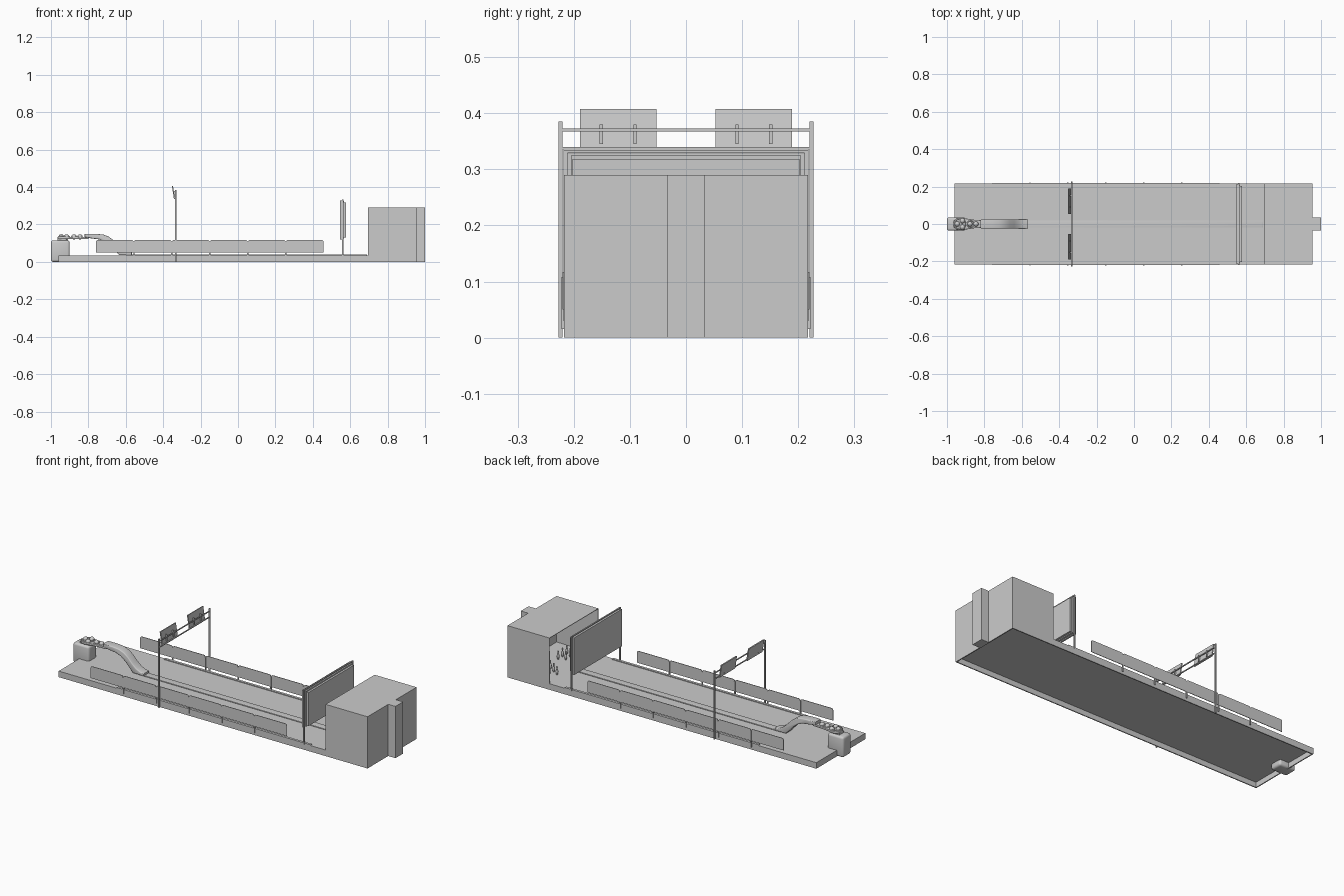
import bpy, bmesh, math
from mathutils import Vector

if "Cube" in bpy.data.objects:
    bpy.data.objects.remove(bpy.data.objects["Cube"])


def finish(name, bm, smooth=False):
    bmesh.ops.recalc_face_normals(bm, faces=bm.faces)
    me = bpy.data.meshes.new(name)
    bm.to_mesh(me)
    bm.free()
    ob = bpy.data.objects.new(name, me)
    bpy.context.collection.objects.link(ob)
    if smooth:
        bpy.context.view_layer.objects.active = ob
        ob.select_set(True)
        bpy.ops.object.shade_smooth_by_angle(angle=math.radians(35))
        ob.select_set(False)
    return ob


def box(name, x, y, z, bevel=0, open_dirs=()):
    """Box from (min, max) ranges; faces pointing along open_dirs are removed."""
    bm = bmesh.new()
    bmesh.ops.create_cube(bm, size=1)
    for v in bm.verts:
        v.co = Vector([(r[0] + r[1]) / 2 + c * (r[1] - r[0]) for c, r in zip(v.co, (x, y, z))])
    bm.normal_update()
    gone = [f for f in bm.faces if any(f.normal.dot(Vector(d)) > 0.9 for d in open_dirs)]
    bmesh.ops.delete(bm, geom=gone, context='FACES_ONLY')
    if bevel:
        bmesh.ops.bevel(bm, geom=bm.edges[:], offset=bevel, segments=3, affect='EDGES', profile=0.5)
    return finish(name, bm, bevel > 0)


def prism(name, pts, depth, axis, start, bevel=0):
    """Extrude a 2D outline: axis 'y' takes (x, z) points, axis 'z' takes (x, y)."""
    bm = bmesh.new()
    vs = [bm.verts.new((a, start, b) if axis == 'y' else (a, b, start)) for a, b in pts]
    f = bm.faces.new(vs)
    r = bmesh.ops.extrude_face_region(bm, geom=[f])
    d = Vector((0, depth, 0) if axis == 'y' else (0, 0, depth))
    bmesh.ops.translate(bm, vec=d, verts=[g for g in r['geom'] if isinstance(g, bmesh.types.BMVert)])
    if bevel:
        caps = [e for e in bm.edges if abs((e.verts[0].co - e.verts[1].co).dot(d)) < 1e-9]
        bmesh.ops.bevel(bm, geom=caps, offset=bevel, segments=3, affect='EDGES', profile=0.5)
    return finish(name, bm, bevel > 0)


def lathe(name, prof, loc, steps=12):
    bm = bmesh.new()
    vs = [bm.verts.new((r, 0, z)) for r, z in prof]
    es = [bm.edges.new(p) for p in zip(vs, vs[1:])]
    bmesh.ops.spin(bm, geom=vs + es, cent=(0, 0, 0), axis=(0, 0, 1), angle=2 * math.pi, steps=steps)
    bmesh.ops.remove_doubles(bm, verts=bm.verts, dist=1e-5)
    ob = finish(name, bm, True)
    ob.location = loc
    return ob


def shell(ob, t):
    m = ob.modifiers.new('thickness', 'SOLIDIFY')
    m.thickness = t
    m.offset = -1


DOWN = (0, 0, -1)
# Hollow platform, open underneath
base = box('platform', (-0.96, 0.955), (-0.217, 0.217), (0, 0.034), open_dirs=[DOWN])
shell(base, 0.008)

# Pin machine housing, open towards the lanes, with rear column
house = box('pin_housing', (0.695, 0.955), (-0.217, 0.217), (0, 0.29), open_dirs=[(-1, 0, 0), DOWN])
shell(house, 0.004)
box('rear_column', (0.953, 1.0), (-0.034, 0.034), (0, 0.29))

# Ten pins per lane
pin = [(0, 0), (0.0035, 0), (0.0075, 0.016), (0.006, 0.026), (0.003, 0.035), (0.0042, 0.044), (0.0025, 0.049), (0, 0.05)]
for s in (-1, 1):
    for row in range(4):
        for k in range(row + 1):
            lathe('pin', pin, (0.725 + row * 0.034, s * 0.107 + (k - row / 2) * 0.039, 0.034))

# Centre capping and side capping strips
prism('centre_capping', [(-0.6, -0.02), (0.69, -0.02), (0.69, 0.02), (-0.6, 0.02)], 0.006, 'z', 0.033, 0.002)
for s in (-1, 1):
    box('side_capping', (-0.6, 0.6), sorted((s * 0.203, s * 0.217)), (0.033, 0.038))

# Side barriers: six rounded panels per side on clamped posts
w, x0 = 0.203, -0.76
for s in (-1, 1):
    for i in range(6):
        a, b = x0 + i * w + 0.001, x0 + (i + 1) * w - 0.001
        r = 0.01
        pts = [(a, 0.05), (b, 0.05)]
        for cx, t0 in ((b - r, 0), (a + r, 90)):
            for j in range(5):
                t = math.radians(t0 + j * 22.5)
                pts.append((cx + r * math.cos(t), 0.117 - r + r * math.sin(t)))
        prism('barrier_panel', pts, 0.003, 'y', s * 0.219 - 0.0015)
    for i in range(1, 6):
        px = x0 + i * w
        box('barrier_post', (px - 0.003, px + 0.003), sorted((s * 0.2155, s * 0.222)), (0.015, 0.108))

# Score screen gantry
for s in (-1, 1):
    box('gantry_post', (-0.336, -0.329), sorted((s * 0.2205, s * 0.2275)), (0, 0.385))
    scr = box('score_screen', (-0.003, 0.003), (-0.068, 0.068), (-0.036, 0.036))
    scr.location = (-0.345, s * 0.121, 0.371)
    scr.rotation_euler = (0, math.radians(-9), 0)
    for dy in (-0.03, 0.03):
        box('screen_bracket', (-0.345, -0.333), (s * 0.121 + dy - 0.003, s * 0.121 + dy + 0.003), (0.345, 0.38))
for z in (0.337, 0.37):
    box('gantry_rail', (-0.335, -0.33), (-0.222, 0.222), (z - 0.0025, z + 0.0025))

# Masking unit: framed panel on legs in front of the housing
for s in (-1, 1):
    box('mask_leg', (0.556, 0.563), sorted((s * 0.211, s * 0.218)), (0.03, 0.334))
box('mask_top_rail', (0.556, 0.563), (-0.218, 0.218), (0.329, 0.334))
box('mask_panel', (0.546, 0.555), (-0.211, 0.211), (0.12, 0.328))
box('mask_core', (0.554, 0.566), (-0.205, 0.205), (0.125, 0.325))
box('mask_back_panel', (0.565, 0.577), (-0.202, 0.202), (0.13, 0.318))

# Ball return pedestal
box('return_pedestal', (-1.0, -0.9), (-0.036, 0.036), (0, 0.115), bevel=0.012)
box('pedestal_hatch', (-1.0, -0.99), (-0.02, 0.02), (0.03, 0.09))

# Ball tray: keyhole-shaped plate with a rim
outline = [(-0.93 + 0.036 * math.cos(math.radians(t)), 0.036 * math.sin(math.radians(t))) for t in range(60, 301, 15)]
outline += [(-0.85, -0.022), (-0.8, -0.02), (-0.8, 0.02), (-0.85, 0.022)]
prism('ball_tray', outline, 0.012, 'z', 0.122, 0.003)
box('tray_neck', (-0.965, -0.91), (-0.02, 0.02), (0.11, 0.125))


def ring(name, loc, R, r):
    prof = [(R + r * math.cos(t * math.pi / 4), r * math.sin(t * math.pi / 4)) for t in range(9)]
    return lathe(name, prof, loc, 24)


ring('turntable_rim', (-0.93, 0, 0.134), 0.028, 0.004)
ring('tray_rim', (-0.872, 0, 0.134), 0.018, 0.003)

# Balls
for x, y in ((-0.917, 0.017), (-0.917, -0.017), (-0.945, 0.0), (-0.877, 0.0), (-0.845, 0.0)):
    bm = bmesh.new()
    bmesh.ops.create_uvsphere(bm, u_segments=16, v_segments=10, radius=0.0138)
    finish('ball', bm, True).location = (x, y, 0.134)

# Curved return ramp from the lane up to the tray
ramp = [(-0.82, 0.15), (-0.76, 0.15), (-0.72, 0.146), (-0.69, 0.134), (-0.665, 0.115), (-0.64, 0.088),
        (-0.615, 0.066), (-0.59, 0.054), (-0.567, 0.05), (-0.567, 0.036), (-0.635, 0.036),
        (-0.655, 0.056), (-0.68, 0.084), (-0.71, 0.108), (-0.74, 0.12), (-0.78, 0.125), (-0.82, 0.132)]
prism('return_ramp', ramp, 0.05, 'y', -0.025, 0.005)
